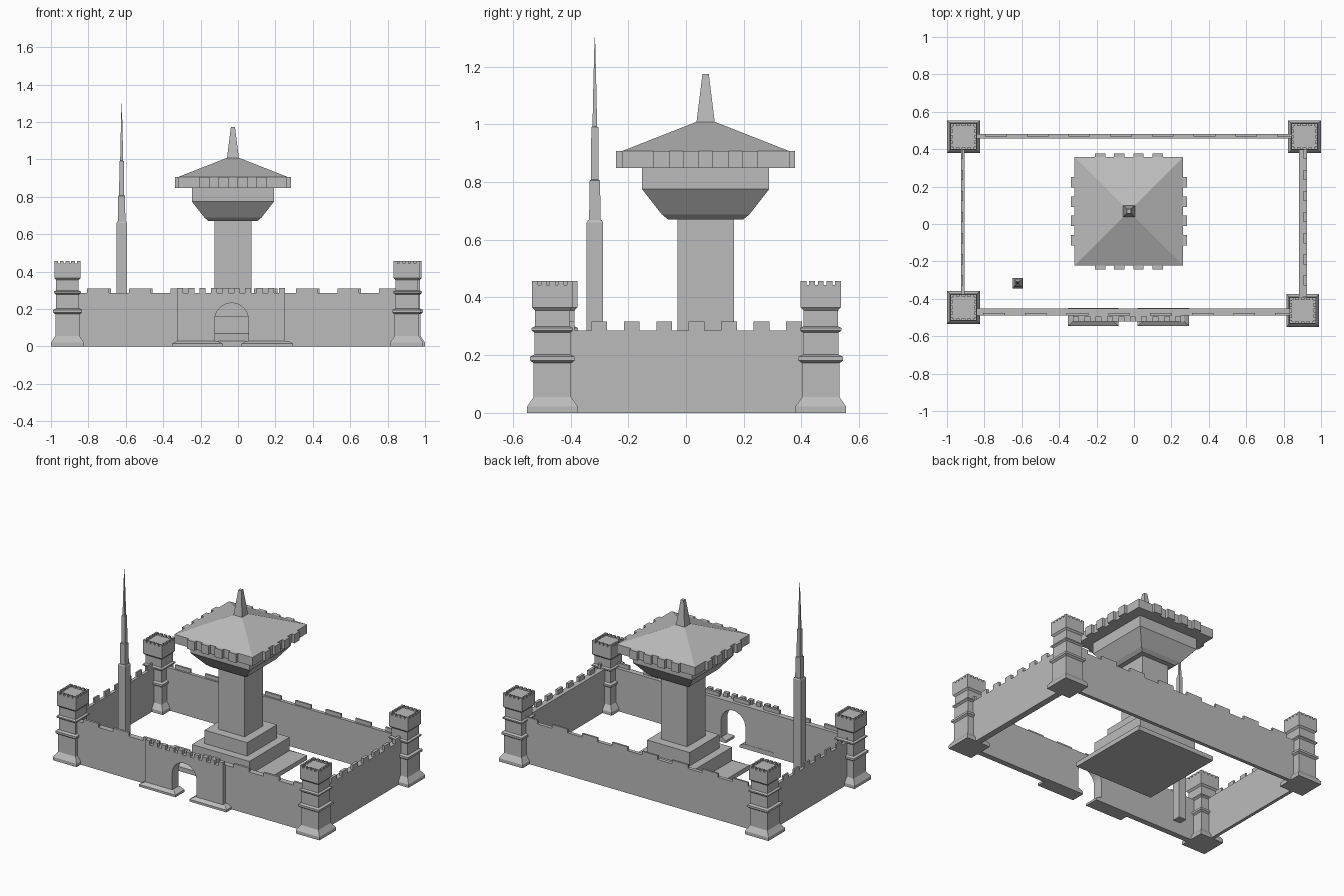
import bpy, bmesh, math

if "Cube" in bpy.data.objects:
    bpy.data.objects.remove(bpy.data.objects["Cube"])

stone = bpy.data.materials.new("grey stone")
stone.diffuse_color = (0.5, 0.5, 0.5, 1)
stone.use_nodes = True
stone.node_tree.nodes["Principled BSDF"].inputs["Base Color"].default_value = stone.diffuse_color


def finish(name, bm):
    bmesh.ops.recalc_face_normals(bm, faces=bm.faces)
    me = bpy.data.meshes.new(name)
    bm.to_mesh(me)
    bm.free()
    me.materials.append(stone)
    ob = bpy.data.objects.new(name, me)
    bpy.context.collection.objects.link(ob)
    return ob


def add_box(bm, x0, x1, y0, y1, z0, z1):
    vs = bmesh.ops.create_cube(bm, size=1)["verts"]
    for v in vs:
        v.co.x = x1 if v.co.x > 0 else x0
        v.co.y = y1 if v.co.y > 0 else y0
        v.co.z = z1 if v.co.z > 0 else z0


def add_stack(bm, cx, cy, profile):
    """Square tower lofted through (half width, height) pairs."""
    rings = [[bm.verts.new((cx + sx * h, cy + sy * h, z))
              for sx, sy in ((-1, -1), (1, -1), (1, 1), (-1, 1))] for h, z in profile]
    for a, b in zip(rings, rings[1:]):
        for i in range(4):
            j = (i + 1) % 4
            bm.faces.new((a[i], a[j], b[j], b[i]))
    bm.faces.new(rings[0][::-1])
    bm.faces.new(rings[-1])


def add_rim_blocks(bm, cx, cy, offsets, half, inner, outer, z0, z1):
    """Blocks repeated along the four sides of a square."""
    for o in offsets:
        for s in (-1, 1):
            a, b = sorted((s * inner, s * outer))
            add_box(bm, cx + o - half, cx + o + half, cy + a, cy + b, z0, z1)
            add_box(bm, cx + a, cx + b, cy + o - half, cy + o + half, z0, z1)


def arched_wall(name, x0, x1, y0, y1, top):
    """Wall panel with a round-headed doorway, extruded along y."""
    cx, r, spring = -0.034, 0.09, 0.142
    pts = [(x1, 0), (x1, top), (x0, top), (x0, 0), (cx - r, 0)]
    pts += [(cx - r * math.cos(math.pi * i / 16), spring + r * math.sin(math.pi * i / 16))
            for i in range(17)]
    pts.append((cx + r, 0))
    bm = bmesh.new()
    face = bm.faces.new([bm.verts.new((x, y0, z)) for x, z in pts])
    ext = bmesh.ops.extrude_face_region(bm, geom=[face])["geom"]
    bmesh.ops.translate(bm, vec=(0, y1 - y0, 0),
                        verts=[g for g in ext if isinstance(g, bmesh.types.BMVert)])
    return finish(name, bm)


# Corner towers with ledges and battlements
corner_profile = [(.0875, 0), (.0875, .022), (.065, .055), (.065, .172), (.077, .181),
                  (.077, .195), (.062, .202), (.062, .278), (.072, .286), (.072, .294),
                  (.06, .30), (.06, .355), (.07, .366), (.07, .443)]
corners = {"front_left": (-.912, -.446), "back_left": (-.912, .467),
           "front_right": (.902, -.463), "back_right": (.912, .467)}
for name, (cx, cy) in corners.items():
    bm = bmesh.new()
    add_stack(bm, cx, cy, corner_profile)
    add_rim_blocks(bm, cx, cy, [-.06, -.03, 0, .03, .06], .01, .058, .07, .443, .457)
    finish(name + "_tower", bm)

# Curtain walls
H = .285
arched_wall("front_wall", -.86, .85, -.49, -.452, H)
for name, dims in {"back_wall": (-.86, .86, .457, .481),
                   "left_wall": (-.926, -.905, -.40, .42),
                   "right_wall": (.882, .924, -.41, .42)}.items():
    bm = bmesh.new()
    add_box(bm, *dims, 0, H)
    finish(name, bm)

# Wall battlements
bm = bmesh.new()
for k in range(8):
    c = -.738 + .223 * k
    add_box(bm, c - .058, min(c + .058, .86), .469, .481, H, .31)
    c -= .01
    add_box(bm, c - .058, min(c + .058, .86), -.49, -.475, H, .31)
for k in range(8):
    c = -.413 + .1125 * k
    add_box(bm, -.926, -.915, c - .0275, c + .0275, H, .316)
    add_box(bm, .905, .924, c - .0275, c + .0275, H, .316)
finish("wall_battlements", bm)

# Gatehouse front, its battlements and pier footings
arched_wall("gatehouse", -.326, .252, -.52, -.47, H)
bm = bmesh.new()
for k in range(10):
    x = -.326 + k * (.578 - .032) / 9
    add_box(bm, x, x + .032, -.52, -.495, H, .312)
finish("gate_battlements", bm)
for name, x0, x1 in (("left_footing", -.353, -.083), ("right_footing", .02, .295)):
    bm = bmesh.new()
    add_box(bm, x0, x1, -.545, -.45, 0, .015)
    add_box(bm, x0, x1, -.545, -.45, .015, .03)
    for v in bm.verts:  # slope the upper course inward
        if v.co.z > .02:
            v.co.x += .025 if v.co.x == min(w.co.x for w in bm.verts if w.co.z > .02) else 0
    top = [v for v in bm.verts if v.co.z > .02]
    for v in top:
        v.co.x = x0 + .027 if v.co.x < (x0 + x1) / 2 else x1 - .027
        if v.co.y < -.5:
            v.co.y = -.52
    finish(name, bm)

# Central keep: stepped base, shaft, flared head, roof and spire
CX, CY = -.027, .068
for name, profile in {
    "keep_base": [(.29, 0), (.29, .03), (.215, .07)],
    "keep_middle_step": [(.213, .065), (.213, .16)],
    "keep_upper_step": [(.158, .16), (.158, .25)],
    "keep_shaft": [(.098, .25), (.098, .68)],
    "keep_head": [(.13, .67), (.152, .688), (.22, .775), (.22, .85)],
    "keep_roof": [(.29, .848), (.29, .907), (.033, 1.008)],
    "keep_spire": [(.032, 1.005), (.011, 1.174)],
}.items():
    bm = bmesh.new()
    add_stack(bm, CX, CY, profile)
    finish(name, bm)
bm = bmesh.new()
add_rim_blocks(bm, CX, CY, [-.154, -.051, .051, .154], .028, .285, .31, .848, .907)
finish("roof_edge_blocks", bm)

# Tall stepped needle in the courtyard
bm = bmesh.new()
add_stack(bm, -.622, -.316, [(.028, 0), (.028, .66), (.024, .668), (.0195, .668),
                             (.0185, .805), (.0135, .808), (.012, .99), (.008, .993),
                             (.005, 1.14), (.001, 1.30)])
finish("needle", bm)
